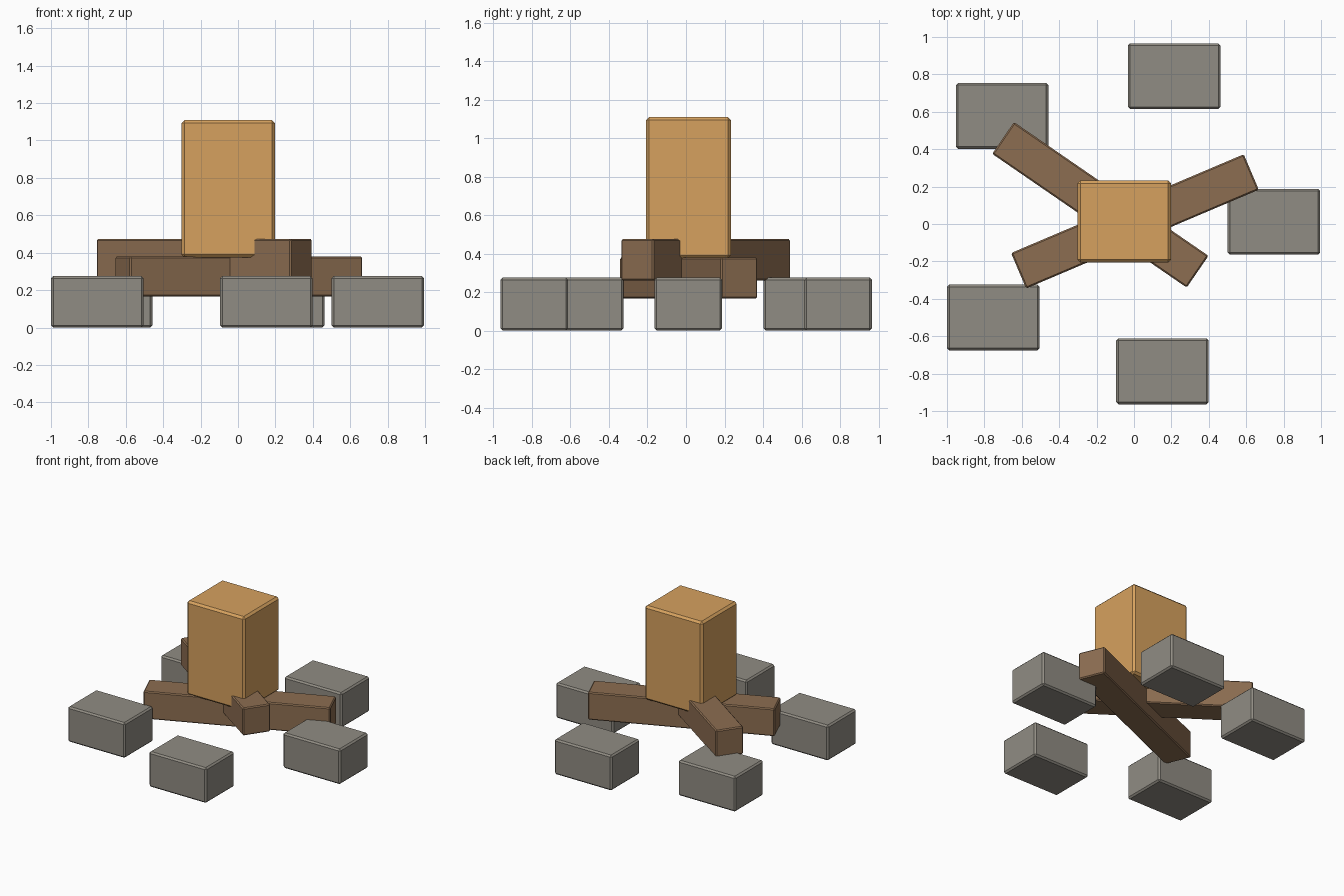
import bpy, math

if "Cube" in bpy.data.objects:
    bpy.data.objects.remove(bpy.data.objects["Cube"])


def material(name, srgb):
    mat = bpy.data.materials.new(name)
    mat.diffuse_color = [(c / 255) ** 2.2 for c in srgb] + [1]
    mat.use_nodes = True
    mat.node_tree.nodes["Principled BSDF"].inputs["Base Color"].default_value = mat.diffuse_color
    return mat


stone_grey = material("stone grey", (143, 139, 130))
log_brown = material("log brown", (139, 109, 82))
flame_orange = material("flame orange", (213, 160, 95))


def block(name, center, size, mat, angle=0, bevel=0.012):
    """Box with small chamfered edges, turned about z."""
    bpy.ops.mesh.primitive_cube_add(size=1, location=center,
                                    rotation=(0, 0, math.radians(angle)))
    ob = bpy.context.object
    ob.name = name
    ob.scale = size
    bpy.ops.object.transform_apply(location=False, rotation=False, scale=True)
    ob.data.materials.append(mat)
    mod = ob.modifiers.new("chamfer", 'BEVEL')
    mod.width = bevel
    mod.segments = 1
    return ob


def log(name, start, end, z, width, height):
    """Squared log between two points in plan, centred at height z."""
    dx, dy = end[0] - start[0], end[1] - start[1]
    block(name, ((start[0] + end[0]) / 2, (start[1] + end[1]) / 2, z),
          (math.hypot(dx, dy), width, height), log_brown,
          math.degrees(math.atan2(dy, dx)), 0.008)


# Ring of stones
for i, (x, y) in enumerate([(-0.705, 0.578), (0.215, 0.79), (0.748, 0.012),
                            (-0.752, -0.5), (0.152, -0.788)]):
    block(f"stone_{i + 1}", (x, y, 0.1375), (0.495, 0.352, 0.275), stone_grey)

# Crossed logs, one resting partly over the other
log("lower_log", (-0.617, -0.25), (0.627, 0.278), 0.273, 0.206, 0.215)
log("upper_log", (-0.70, 0.46), (0.34, -0.255), 0.367, 0.206, 0.215)

# Flame block
block("flame", (-0.052, 0.013, 0.741), (0.50, 0.44, 0.735), flame_orange,
      bevel=0.016)
